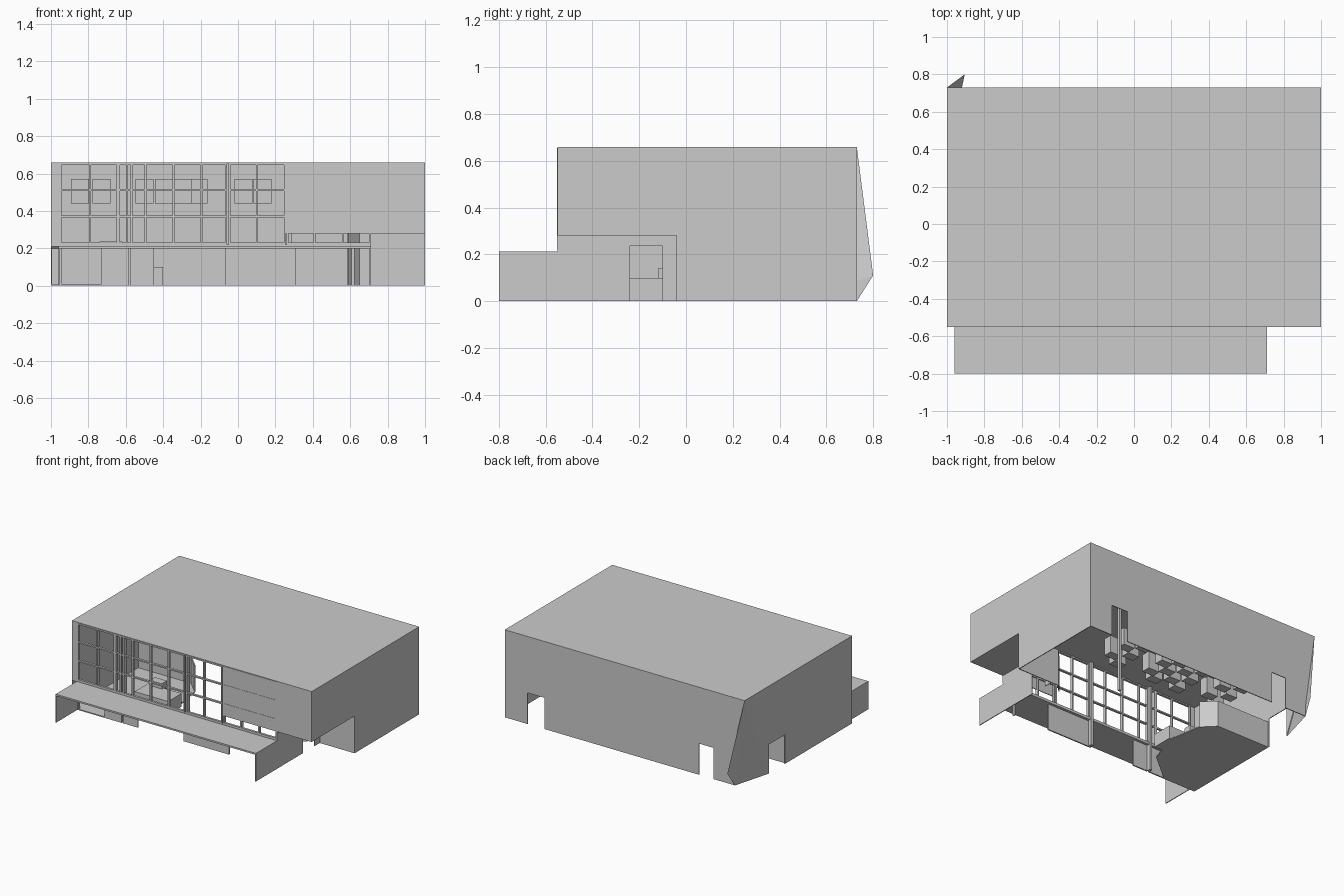
import bpy, bmesh

T = 0.006  # shell thickness


def mesh(name, verts, faces):
    me = bpy.data.meshes.new(name)
    me.from_pydata(verts, [], faces)
    bm = bmesh.new()
    bm.from_mesh(me)
    bmesh.ops.recalc_face_normals(bm, faces=bm.faces)
    bm.to_mesh(me)
    bm.free()
    ob = bpy.data.objects.new(name, me)
    bpy.context.collection.objects.link(ob)
    return ob


def prism(name, pts, z0, z1):
    n = len(pts)
    verts = [(x, y, z0) for x, y in pts] + [(x, y, z1) for x, y in pts]
    faces = [tuple(range(n))[::-1], tuple(range(n, 2 * n))]
    faces += [(i, (i + 1) % n, n + (i + 1) % n, n + i) for i in range(n)]
    return mesh(name, verts, faces)


def box(name, x0, x1, y0, y1, z0, z1):
    return prism(name, [(x0, y0), (x1, y0), (x1, y1), (x0, y1)], z0, z1)


def sheet(name, profile, place, thickness_vec):
    """Flat wall cut to an outline (door notches included), given a thickness."""
    a = [place(u, z) for u, z in profile]
    b = [tuple(c + d for c, d in zip(p, thickness_vec)) for p in a]
    n = len(a)
    faces = [tuple(range(n)), tuple(range(n, 2 * n))]
    faces += [(i, (i + 1) % n, n + (i + 1) % n, n + i) for i in range(n)]
    return mesh(name, a + b, faces)


def wall_x(name, x, profile, t=T):
    return sheet(name, profile, lambda u, z: (x, u, z), (t, 0, 0))


def wall_y(name, y, profile, t=T):
    return sheet(name, profile, lambda u, z: (u, y, z), (0, t, 0))


# Roof and outer walls
box("roof", -1, 1, -0.55, 0.73, 0.66 - T, 0.66)
wall_y("back_wall", 0.73, [(-0.92, 0), (-0.74, 0), (-0.74, 0.235), (-0.62, 0.235), (-0.62, 0),
                           (0.67, 0), (0.67, 0.235), (0.81, 0.235), (0.81, 0), (1, 0),
                           (1, 0.66), (-1, 0.66)], -T)
wall_x("left_wall", -1, [(-0.55, 0), (0.25, 0), (0.25, 0.22), (0.44, 0.22), (0.44, 0),
                         (0.73, 0.66), (-0.55, 0.66)])
wall_x("right_wall", 1, [(-0.55, 0.28), (-0.04, 0.28), (-0.04, 0), (0.73, 0),
                         (0.73, 0.66), (-0.55, 0.66)], -T)
wall_y("front_upper_wall", -0.55, [(0.25, 0.28), (1, 0.28), (1, 0.66), (0.25, 0.66)])

# Crumpled back corner, its foot pulled in from the left wall
mesh("bent_corner", [(-1, 0.73, 0.66), (-0.905, 0.8, 0.11), (-0.92, 0.73, 0),
                     (-0.92, 0.73, 0.085), (-1, 0.44, 0)],
     [(0, 1, 3), (3, 1, 2), (0, 2, 1), (0, 4, 2)])

# Recessed side entrance
box("entrance_ceiling", 0.71, 1, -0.55, -0.04, 0.28, 0.28 + T)
prism("entrance_back_wall", [(1, -0.04), (0.65, -0.04), (0.59, -0.1), (0.586, -0.096),
                             (0.648, -0.034), (1, -0.034)], 0, 0.28)
wall_x("entrance_side_wall", 0.71, [(-0.8, 0), (-0.24, 0), (-0.24, 0.235), (-0.10, 0.235),
                                    (-0.10, 0), (-0.04, 0), (-0.04, 0.28), (-0.55, 0.28),
                                    (-0.55, 0.205), (-0.8, 0.205)], -T)

# Canopy and its far end wall
box("canopy", -0.96, 0.71, -0.8, -0.55, 0.2, 0.212)
box("canopy_end_wall", -0.96, -0.96 + T, -0.8, -0.55, 0, 0.2)

# Curtain wall grid: bays of posts with rails between them (last bay backed by the wall)
bays = [[-0.95, -0.79, -0.645], [-0.635, -0.595, -0.57, -0.495, -0.345, -0.195, -0.065],
        [-0.045, 0.1, 0.25], [0.265, 0.41, 0.56, 0.705]]
for bay in bays:
    for x in bay:
        box("mullion", x - 0.005, x + 0.005, -0.552, -0.53, 0.22, 0.655)
    for z in (0.225, 0.37, 0.512, 0.65):
        box("rail", bay[0], bay[-1], -0.552, -0.535, z - 0.005, z + 0.005)
box("window_sill", -0.96, 0.71, -0.55, -0.52, 0.2, 0.22)
for x in (-0.58, -0.055):
    box("front_column", x - 0.01, x + 0.01, -0.54, -0.51, 0, 0.655)
box("front_left_jamb", -1, -0.95, -0.55, -0.54, 0.21, 0.655)

# Shopfront panels below the canopy
for x0, x1 in ((-0.73, -0.585), (-0.575, -0.45), (-0.07, 0.31)):
    box("shopfront_panel", x0, x1, -0.55, -0.54, 0, 0.2)
for x in (-0.95, 0.615):
    box("shopfront_post", x - 0.007, x + 0.007, -0.55, -0.535, 0, 0.2)

# Inner floor with low wall around the back edge
floor = [(-1, -0.55), (-0.73, -0.55), (-0.5, -0.36), (-0.42, -0.1),
         (-0.46, 0.15), (-0.55, 0.24), (-1, 0.24)]
prism("inner_floor", floor, 0, 0.008)
prism("low_wall", [(-1, 0.24), (-0.55, 0.24), (-0.46, 0.15), (-0.466, 0.144),
                   (-0.554, 0.232), (-1, 0.232)], 0, 0.2)

# Counter and inner post
box("counter", -0.68, -0.4, -0.26, -0.1, 0, 0.1)
box("counter_shelf", -0.65, -0.55, -0.12, -0.06, 0, 0.14)
box("inner_post", 0.27, 0.29, 0.17, 0.19, 0, 0.655)

# Hanging lamp boxes in three staggered clusters
clusters = [(-0.845, -0.73), (-0.5, -0.397, -0.295, -0.21), (0.03, 0.13)]
for cluster in clusters:
    for i, x in enumerate(cluster):
        for row in range(3):
            y = -0.14 + 0.14 * row + 0.07 * (i % 2)
            box("lamp_box", x - 0.048, x + 0.048, y - 0.034, y + 0.034, 0.44, 0.57)
